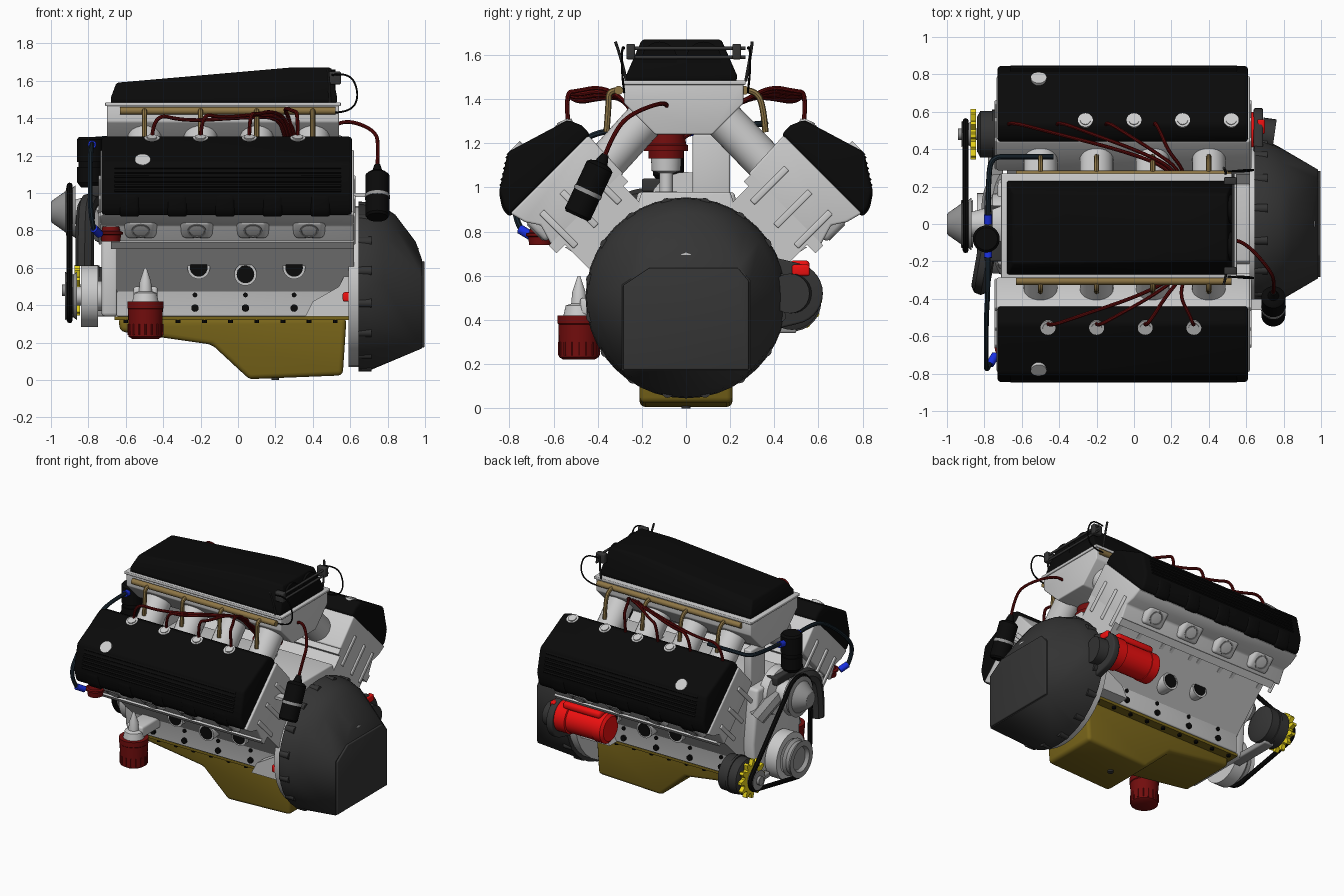
import bpy, bmesh, math
from mathutils import Vector
from mathutils.geometry import convex_hull_2d

if "Cube" in bpy.data.objects:
    bpy.data.objects.remove(bpy.data.objects["Cube"])

COL = dict(black=(.003, .003, .003), dark=(.035, .035, .035), steel=(.3, .3, .3), olive=(.19, .13, .01),
           wire=(.11, .003, .003), red=(.85, .005, .005), maroon=(.17, .004, .004), tan=(.27, .18, .06),
           blue=(.01, .03, .75), hose=(.01, .02, .03), yellow=(.8, .65, .01))
MATS = {}
for k, c in COL.items():
    MATS[k] = bpy.data.materials.new(k)
    MATS[k].diffuse_color = (*c, 1)


def finish(name, bm, mat=None, bevel=0):
    bmesh.ops.recalc_face_normals(bm, faces=bm.faces)
    me = bpy.data.meshes.new(name)
    bm.to_mesh(me)
    bm.free()
    ob = bpy.data.objects.new(name, me)
    bpy.context.collection.objects.link(ob)
    if mat:
        me.materials.append(MATS[mat])
    if bevel:
        m = ob.modifiers.new("bevel", 'BEVEL')
        m.width, m.segments, m.limit_method, m.angle_limit = bevel, 3, 'ANGLE', .5
    return ob


def prism(name, pts, vec, mat=None, bevel=0):
    bm = bmesh.new()
    f = bm.faces.new([bm.verts.new(p) for p in pts])
    r = bmesh.ops.extrude_face_region(bm, geom=[f])
    for v in r['geom']:
        if isinstance(v, bmesh.types.BMVert):
            v.co += Vector(vec)
    return finish(name, bm, mat, bevel)


def xprism(name, yz, x0, x1, mat=None, bevel=0):
    return prism(name, [(x0, y, z) for y, z in yz], (x1 - x0, 0, 0), mat, bevel)


def box(name, x, y, z, mat=None, bevel=0):
    return xprism(name, [(y[0], z[0]), (y[1], z[0]), (y[1], z[1]), (y[0], z[1])], *x, mat, bevel)


def hull(name, pts, mat=None, bevel=0):
    bm = bmesh.new()
    for p in pts:
        bm.verts.new(p)
    bmesh.ops.convex_hull(bm, input=bm.verts)
    bmesh.ops.dissolve_limit(bm, angle_limit=.02, verts=bm.verts, edges=bm.edges)
    return finish(name, bm, mat, bevel)


def lathe(name, a, b, prof, mat=None, n=32):
    """Rings of (fraction along a-b, radius), capped at both ends."""
    a, b = Vector(a), Vector(b)
    q = (b - a).to_track_quat('Z', 'Y')
    bm = bmesh.new()
    rings = [[bm.verts.new(a.lerp(b, t) + q @ Vector((r * math.cos(i * math.tau / n), r * math.sin(i * math.tau / n), 0)))
              for i in range(n)] for t, r in prof]
    for p, s in zip(rings, rings[1:]):
        for i in range(n):
            bm.faces.new((p[i], p[i - 1], s[i - 1], s[i]))
    bm.faces.new(rings[0])
    bm.faces.new(rings[-1])
    return finish(name, bm, mat)


def cyl(name, a, b, r, mat=None, n=24):
    return lathe(name, a, b, [(0, r), (1, r)], mat, n)


def tube(name, pts, r, mat, cyclic=False):
    cu = bpy.data.curves.new(name, 'CURVE')
    cu.dimensions, cu.bevel_depth, cu.bevel_resolution, cu.use_fill_caps = '3D', r, 2, True
    sp = cu.splines.new('POLY' if cyclic else 'NURBS')
    sp.points.add(len(pts) - 1)
    for p, c in zip(sp.points, pts):
        p.co = (*c, 1)
    sp.use_cyclic_u = cyclic
    if not cyclic:
        sp.use_endpoint_u, sp.order_u, sp.resolution_u = True, 3, 8
    cu.materials.append(MATS[mat])
    bpy.context.collection.objects.link(bpy.data.objects.new(name, cu))


def circle(y, z, r, n=32):
    return [(y + r * math.cos(i * math.tau / n), z + r * math.sin(i * math.tau / n)) for i in range(n)]


def bank(s, v, u):
    """Cylinder bank coordinates (across, outward) to (y, z)."""
    return s * (u + v) * .7071, .44 + (u - v) * .7071


def bp(s, x, v, u):
    return (x, *bank(s, v, u))


# oil pan with its rail
pan = [(-.64, .33), (-.63, .26), (-.14, .19), (.06, .005), (.56, .025), (.58, .33)]
prism("oil_pan", [(x, -.21, z) for x, z in pan], (0, .42, 0), 'olive', .025)
box("oil_pan_rail", (-.66, .6), (-.27, .27), (.32, .34), 'olive')
cyl("drain_plug", (.2, 0, .0), (.2, 0, .03), .02, 'dark')

# block, valley and end plates
lower = [(-.28, .34), (.28, .34), (.28, .5), (.33, .6), (.2, .98), (-.2, .98), (-.33, .6), (-.28, .5)]
xprism("engine_block", lower, -.65, .62, None, .01)
xprism("rear_plate", circle(0, .5, .43), .59, .645)
cover = [(-.25, .34), (.25, .34), (.27, .6), (.22, .98), (-.22, .98), (-.27, .6)]
xprism("timing_cover", cover, -.73, -.64, None, .02)
box("valley_wall", (-.66, -.6), (.03, .2), (.95, 1.24), None, .01)

for s, side in ((-1, "left"), (1, "right")):
    # cylinder bank and head
    rect = lambda v0, v1, u0, u1: [bank(s, v0, u0), bank(s, v1, u0), bank(s, v1, u1), bank(s, v0, u1)]
    xprism(side + "_cylinder_bank", rect(-.2, .175, .2, .63), -.65, .62)
    xprism(side + "_deck_flange", rect(-.23, .23, .6, .65), -.68, .62)
    head = [(-.24, .64), (.22, .64), (.19, .74), (.23, .8), (.25, .875), (-.25, .875)]
    xprism(side + "_head", [bank(s, *p) for p in head], -.735, .62, None, .01)
    # shallow relief on both head ends
    for x0, x1 in ((.61, .628), (-.745, -.73)):
        for v in (-.15, 0, .13):
            xprism(side + "_end_rib", rect(v, v + .03, .56, .78), x0, x1, None, .006)
    # valve cover with ribs and bosses
    prof = [(.255, .87), (.255, .91), (.21, .985), (.06, 1.08), (-.235, .99), (-.26, .93), (-.26, .87)]
    xprism(side + "_valve_cover", [bank(s, *p) for p in prof], -.73, .61, 'black', .03)
    for i in range(6):
        t = (i + 1) / 7
        v, u = .21 - .15 * t, .985 + .095 * t
        xprism(side + "_cover_rib", rect(v - .006, v + .006, u - .03, u + .004), -.66, .55, 'black')
    for i in range(5):
        x = -.58 + i * .255
        xprism(side + "_cover_scallop", [bank(s, *p) for p in ((.1, .865), (.265, .865), (.262, .915), (.215, .985), (.1, 1.03))],
               x - .055, x + .055, 'black', .02)
    cyl(side + "_filler_cap", bp(s, -.51, .03, 1.04), bp(s, -.51, .03, 1.077), .042)
    # spark plug tubes
    for i in range(4):
        x = (-.46 if s < 0 else -.26) + i * .26
        lathe(side + "_plug_tube", bp(s, x, -.19, .94), bp(s, x, -.215, 1.005), [(0, .04), (.9, .04), (.9, .028), (1, .028)])
    # exhaust ports
    for i in range(4):
        x = -.52 + i * .3
        hull(side + "_exhaust_boss", [(x + d, *bank(s, v, u)) for v, w in ((.15, .1), (.23, .075)) for d in (-w, w) for u in (.67, .8)], None, .02)
        lathe(side + "_exhaust_port", bp(s, x, .2, .735), bp(s, x, .234, .735), [(0, .05), (1, .05), (1, .04), (.5, .035)], 'steel')
    # block side plugs, webs and bolts
    for x, z in ((-.21, .61), (.04, .575), (.3, .61)):
        cyl(side + "_side_collar", (x, s * .25, z), (x, s * .42, z - .01), .06)
        cyl(side + "_side_plug", (x, s * .3, z), (x, s * .425, z - .01), .047, 'black')
    for x in (-.62, -.4, -.29, -.11, -.04, .12, .2, .4, .57):
        web = [(s * .25, .5), (s * .29, .5), (s * .38, .62), (s * .55, .73), (s * .4, .75)]
        xprism(side + "_block_web", web, x - .012, x + .012)
    for x in (-.48, -.23, .04, .3, .52):
        cyl(side + "_main_bolt", (x, s * .27, .385), (x, s * .295, .385), .02, 'black', 12)
        cyl(side + "_upper_bolt", (x, s * .27, .455), (x, s * .29, .455), .013, 'black', 12)
    for i in range(9):
        x = -.6 + i * .14
        cyl(side + "_pan_bolt", (x, s * .25, .305), (x, s * .25, .325), .013, 'black', 8)
    gusset = [(.36, .34), (.62, .34), (.62, .66), (.54, .5), (.4, .42)]
    prism(side + "_rear_gusset", [(x, s * .2, z) for x, z in gusset], (0, s * .16, 0))

    # intake runners, fuel rail and injectors
    for i in range(4):
        x = -.5 + i * .3
        cyl(side + "_intake_runner", (x, s * .1 - .01, 1.39), (x, s * .41, 1.06), .09)
        tube(side + "_injector", [(x, s * .285 - .02, 1.44), (x, s * .33 - .02, 1.44), (x, s * .35, 1.38), (x, s * .36, 1.25)], .014, 'tan')
    cyl(side + "_fuel_rail", (-.63, s * .285 - .02, 1.44), (.52, s * .285 - .02, 1.44), .02, 'tan')
    tube(side + "_throttle_cable", [(.5, s * .28, 1.63), (.6, s * .29, 1.65), (.65, s * .29, 1.52), (.6, s * .28, 1.43), (.5, s * .28, 1.43)], .005, 'black')
    tube(side + "_throttle_arm", [(.48, s * .31 - .01, 1.66), (.49, s * .29, 1.58), (.49, s * .27, 1.48)], .007, 'dark')
    # plug wires
    for i in range(4):
        x = (-.46 if s < 0 else -.67) + i * .26
        k = .018 * (i - 1.5)
        tube(side + "_plug_wire", [bp(s, x, -.21, .96), (x, s * .55, 1.43), (x * .75 + .06, s * .49, 1.41 + k), (x * .3 + .15, s * .39, 1.43 + k),
                                   (.24 + k, s * .29, 1.41), (.28 + k, s * .16 - .06, 1.3), (.3 + k, -.09 + s * .04, 1.2)], .01, 'wire')

# plenum and scoop
plen = [(-.28, 1.48), (.26, 1.48), (.26, 1.38), (.12, 1.24), (-.14, 1.24), (-.28, 1.38)]
xprism("intake_plenum", plen, -.7, .54, None, .008)
box("plenum_flange", (-.71, .55), (-.29, .27), (1.465, 1.485), None, .005)
scoop = [(-.68, .25, 1.48), (-.65, .19, 1.59), (.27, .18, 1.67), (.5, .18, 1.67), (.53, .25, 1.48), (-.68, .25, 1.51), (.53, .25, 1.51)]
hull("air_scoop", [(x, s * y - .02, z) for x, y, z in scoop for s in (-1, 1)], 'black', .012)
for y in (-.12, .08):
    cyl("scoop_inlet", (.48, y, 1.58), (.52, y, 1.58), .08, 'black')
for z in (1.59, 1.63):
    cyl("throttle_rod", (.53, -.27, z), (.53, .27, z), .008, 'dark', 12)
for y in (-.25, .23):
    box("linkage_bracket", (.48, .55), (y - .02, y + .02), (1.58, 1.65), 'dark', .008)

# distributor
lathe("distributor_body", (.3, -.09, .96), (.3, -.09, 1.15), [(0, .05), (.12, .05), (.12, .03), (.55, .03), (.6, .065), (1, .07)])
lathe("distributor_cap", (.3, -.09, 1.13), (.3, -.09, 1.25), [(0, .08), (.3, .08), (.3, .1), (.5, .1), (.55, .09), (1, .085)], 'maroon')

# ignition coil with wire and bracket
ca, cb = (.745, -.495, .87), (.745, -.365, 1.15)
lathe("ignition_coil", ca, cb, [(0, .055), (.04, .064), (.8, .064), (.84, .05), (.86, .03), (1, .016)], 'black')
cyl("coil_band", Vector(ca).lerp(Vector(cb), .36), Vector(ca).lerp(Vector(cb), .42), .067, 'steel')
box("coil_bracket", (.6, .72), (-.46, -.4), (.98, 1.0))
tube("coil_wire", [cb, (.75, -.33, 1.24), (.74, -.26, 1.33), (.6, -.1, 1.39), (.5, -.08, 1.36), (.3, -.09, 1.25)], .01, 'wire')

# bell housing: hull from round flange to rear face
rings = [(.645, .5, .455), (.70, .5, .45), (.78, .515, .41), (.84, .52, .365), (.9, .51, .29), (.95, .5, .24)]
pts = [(x, y, z) for x, c, r in rings for y, z in circle(0, c, r, 40)]
rear = [(-.29, .17), (.29, .17), (.29, .58), (.24, .64), (-.17, .64), (-.29, .56)]
hull("bell_housing", pts + [(.985, y, z) for y, z in rear], 'dark')
xprism("bell_rear_face", [(y * .98, .41 + (z - .41) * .98) for y, z in rear], .98, .998, 'dark', .006)
cyl("bell_window", (.87, 0, .68), (.965, 0, .675), .03)
for i in range(16):
    a = i * math.tau / 16 + .2
    y, z = .435 * math.cos(a), .5 + .435 * math.sin(a)
    cyl("bell_boss", (.645, y, z), (.715, y, z), .026, 'dark', 12)

# starter motor with nose
lathe("starter_motor", (.26, .49, .54), (.65, .49, .54), [(0, .085), (.04, .105), (.2, .105), (.2, .1), (.75, .1), (.76, .11), (1, .11)], 'red')
box("starter_solenoid", (.3, .6), (.47, .56), (.62, .67), 'red', .02)
hull("starter_nose", [(x, *p) for x in (.64, .69) for p in circle(.48, .52, .14) + circle(.35, .52, .17)], 'dark', .01)
cyl("starter_snout", (.68, .48, .52), (.75, .47, .52), .09, 'dark')
box("starter_plate", (.66, .7), (.48, .56), (.6, .65), 'red', .01)
box("starter_tag", (.56, .63), (-.42, -.38), (.42, .47), 'red', .01)

# oil filter on its mount
lathe("oil_filter", (-.495, -.485, .22), (-.495, -.485, .42), [(0, .07), (.06, .09), (.8, .093), (.82, .097), (1, .097)], 'maroon')
for i in range(16):
    a = i * math.tau / 16
    y, x = -.485 + .09 * math.sin(a), -.495 + .09 * math.cos(a)
    cyl("filter_flute", (x, y, .24), (x, y, .3), .006, 'maroon', 6)
lathe("filter_mount", (-.495, -.485, .42), (-.495, -.485, .6), [(0, .07), (.25, .06), (.3, .035), (.6, .03), (1, .006)])
box("filter_arm", (-.56, -.43), (-.48, -.25), (.42, .5), None, .015)

# crank damper, water pump and pulleys along the front
lathe("crank_damper", (-.72, 0, .45), (-.86, 0, .45), [(0, .08), (.2, .08), (.2, .165), (.85, .165), (.85, .12), (.7, .11), (.7, .05), (1, .05)])
lathe("crank_pulley", (-.86, 0, .45), (-.925, 0, .45), [(0, .13), (.3, .115), (.7, .115), (1, .13), (1, .09), (.6, .08)], 'steel')
lathe("water_pump", (-.7, 0, .9), (-.89, 0, .9), [(0, .17), (.3, .16), (.4, .09), (1, .06)])
lathe("pump_pulley", (-.87, 0, .9), (-1, 0, .9), [(0, .14), (.15, .125), (.35, .14), (.4, .11), (.95, .06), (1, .05)], 'steel')
for s in (-1, 1):
    tube("pump_leg", [(-.75, 0, .9), (-.77, s * .14, .88), (-.72, s * .22, .78)], .06, 'steel')
tube("coolant_hose", [(-.82, -.33, .61), (-.82, -.33, .8), (-.81, -.27, .96), (-.78, -.1, .95)], .05, 'dark')
lathe("front_canister", (-.79, -.08, 1.03), (-.79, -.08, 1.3), [(0, .05), (.1, .07), (.4, .07), (.4, .062), (.5, .062), (.5, .072), (.95, .072), (1, .06)], 'black')
box("canister_bracket", (-.8, -.7), (-.2, .1), (.98, 1.04), 'dark', .01)

# alternator with fan
ay, az = .48, .48
lathe("alternator", (-.66, ay, az), (-.84, ay, az), [(0, .09), (.1, .125), (.45, .125), (.45, .132), (.55, .132), (.55, .125), (.9, .125), (1, .09)], 'dark')
star = []
for i in range(48):
    r = .135 if i % 4 < 2 else .1
    star.append((ay + r * math.cos(i * math.tau / 48), az + r * math.sin(i * math.tau / 48)))
xprism("alternator_fan", star, -.875, -.845, 'yellow')
lathe("alternator_pulley", (-.82, ay, az), (-.94, ay, az), [(0, .03), (.4, .03), (.4, .07), (.65, .05), (.85, .07), (.85, .03), (1, .03)], 'steel')
box("alternator_bracket", (-.78, -.7), (.15, .5), (.34, .38), 'steel', .01)

# drive belt wrapped round the pulleys
loop = [Vector(p) for p in circle(0, .9, .14) + circle(0, .45, .13) + circle(ay, az, .07)]
tube("drive_belt", [(-.9, *loop[i]) for i in convex_hull_2d(loop)], .016, 'black', True)

# fuel pump with hoses
lathe("fuel_pump", (-.68, -.66, .74), (-.68, -.66, .82), [(0, .05), (.45, .055), (.5, .065), (.65, .065), (.7, .05), (1, .045)], 'maroon')
cyl("fuel_pump_arm", (-.68, -.66, .8), (-.68, -.45, .8), .035)
for a, b in (((-.74, -.7, .78), (-.77, -.75, .81)), ((-.78, -.08, 1.25), (-.78, -.18, 1.26)), ((-.78, -.0, 1.25), (-.78, .05, 1.26))):
    cyl("hose_fitting", a, b, .022, 'blue', 12)
tube("fuel_hose", [(-.77, -.74, .8), (-.79, -.8, .9), (-.79, -.7, 1.04), (-.79, -.5, 1.2), (-.78, -.35, 1.27), (-.78, -.15, 1.26)], .014, 'hose')
tube("feed_hose", [(-.78, .02, 1.26), (-.78, .25, 1.28), (-.76, .36, 1.29), (-.65, .36, 1.29), (-.43, .36, 1.29)], .014, 'hose')

# turn tubes into meshes and smooth the round parts
bpy.ops.object.select_all(action='SELECT')
bpy.context.view_layer.objects.active = bpy.data.objects["engine_block"]
bpy.ops.object.convert(target='MESH')
bpy.ops.object.shade_smooth_by_angle(angle=math.radians(32))

for m in bpy.data.materials:
    if m.users and not m.is_grease_pencil:
        m.use_nodes = True
        m.node_tree.nodes["Principled BSDF"].inputs["Base Color"].default_value = m.diffuse_color
